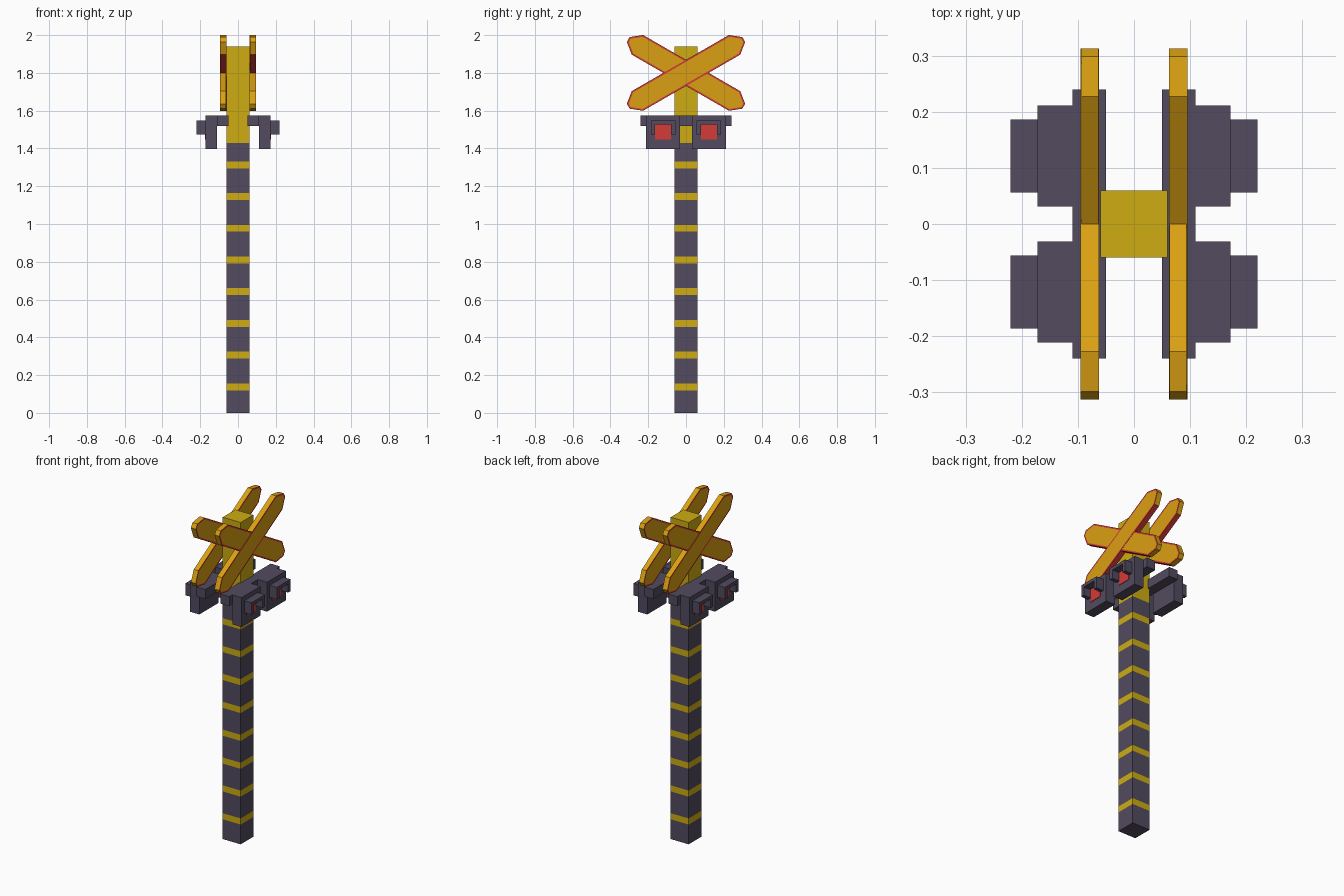
import bpy, bmesh, math
from mathutils import Matrix, Vector

if "Cube" in bpy.data.objects:
    bpy.data.objects.remove(bpy.data.objects["Cube"])


def material(name, color):
    m = bpy.data.materials.new(name)
    m.diffuse_color = (*color, 1)
    m.use_nodes = True
    m.node_tree.nodes["Principled BSDF"].inputs["Base Color"].default_value = m.diffuse_color
    return m


GREY = material("dark grey", (0.084, 0.069, 0.114))
YELLOW = material("post yellow", (0.61, 0.413, 0.006))
GOLD = material("board gold", (0.70, 0.352, 0.006))
RED = material("signal red", (0.658, 0.045, 0.038))


def finish(bm, name, mats, turn=0.0):
    bm.transform(Matrix.Rotation(turn, 4, 'Z'))
    bmesh.ops.recalc_face_normals(bm, faces=bm.faces)
    me = bpy.data.meshes.new(name)
    bm.to_mesh(me)
    bm.free()
    for m in mats:
        me.materials.append(m)
    ob = bpy.data.objects.new(name, me)
    bpy.context.collection.objects.link(ob)
    return ob


def cuboid(lo, hi):
    bm = bmesh.new()
    lo, hi = Vector(lo), Vector(hi)
    size = hi - lo
    bmesh.ops.create_cube(bm, size=1, matrix=Matrix.Translation((lo + hi) / 2)
                          @ Matrix.Diagonal((*size, 1)))
    return bm


def prism(points, x0, x1):
    """Outline in the y-z plane, extruded along x."""
    bm = bmesh.new()
    face = bm.faces.new([bm.verts.new((x0, y, z)) for y, z in points])
    res = bmesh.ops.extrude_face_region(bm, geom=[face])
    verts = [v for v in res["geom"] if isinstance(v, bmesh.types.BMVert)]
    bmesh.ops.translate(bm, verts=verts, vec=(x1 - x0, 0, 0))
    bmesh.ops.recalc_face_normals(bm, faces=bm.faces)
    return bm


# Post: dark with yellow bands, yellow top
bands = [(0.119 + 0.168 * i, 0.156 + 0.168 * i) for i in range(8)] + [(1.43, 3)]
bm = cuboid((-0.06, -0.06, 0), (0.06, 0.06, 1.94))
for z in [z for band in bands for z in band if z < 1.94]:
    bmesh.ops.bisect_plane(bm, geom=bm.verts[:] + bm.edges[:] + bm.faces[:],
                           plane_co=(0, 0, z), plane_no=(0, 0, 1))
for f in bm.faces:
    z = f.calc_center_median().z
    f.material_index = int(any(a < z < b for a, b in bands))
finish(bm, "striped_post", [GREY, YELLOW])


def crossing_board(name, tilt, x0, x1, turn):
    # Clipped-end plank, tilted, with a red rim and red underside
    quarter = [(0.297, 0.06), (0.353, 0.015)]
    outline = (quarter + [(u, -v) for u, v in reversed(quarter)]
               + [(-u, -v) for u, v in quarter]
               + [(-u, v) for u, v in reversed(quarter)])
    c, s = math.cos(tilt), math.sin(tilt)
    bm = prism([(u * c - v * s, 1.80 + u * s + v * c) for u, v in outline], x0, x1)
    for f in bm.faces:
        along_v = -f.normal.y * s + f.normal.z * c
        f.material_index = int(along_v < -0.95)
    for f in [f for f in bm.faces if abs(f.normal.x) > 0.9]:
        rim = bmesh.ops.inset_region(bm, faces=[f], thickness=0.009,
                                     use_even_offset=True)["faces"]
        for r in rim:
            r.material_index = 1
    finish(bm, name, [GOLD, RED], turn)


# Both sides are the same, turned half way round the post
for side, turn in (("right", 0.0), ("left", math.pi)):
    crossing_board(f"{side}_rising_board", math.radians(30), 0.062, 0.095, turn)
    crossing_board(f"{side}_falling_board", math.radians(-30), 0.063, 0.094, turn)

    # Lamp bracket
    finish(cuboid((0.05, -0.24, 1.518), (0.11, 0.24, 1.575)),
           f"{side}_lamp_bracket", [GREY], turn)

    for n, y in enumerate((-0.121, 0.121), 1):
        # Lamp housing
        finish(cuboid((0.11, y - 0.09, 1.398), (0.172, y + 0.09, 1.575)),
               f"{side}_lamp_housing_{n}", [GREY], turn)
        # Lens plate
        finish(cuboid((0.17, y - 0.042, 1.448), (0.175, y + 0.042, 1.527)),
               f"{side}_lamp_lens_{n}", [RED], turn)
        # Hood, an upside-down U over the lens
        o, i, low, mid, top = 0.065, 0.042, 1.475, 1.527, 1.547
        finish(prism([(y - o, low), (y - i, low), (y - i, mid), (y + i, mid),
                      (y + i, low), (y + o, low), (y + o, top), (y - o, top)],
                     0.172, 0.22), f"{side}_lamp_hood_{n}", [GREY], turn)
